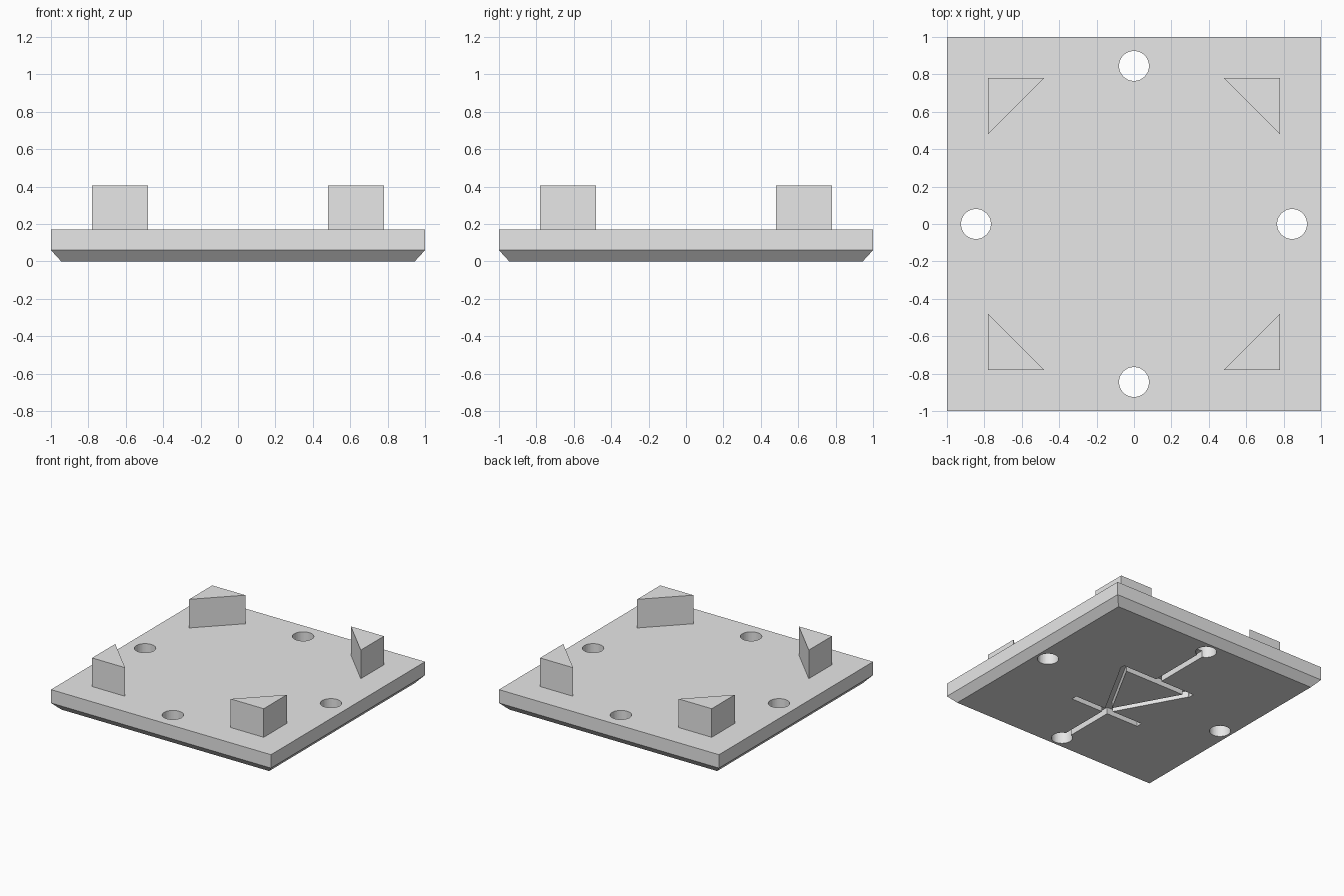
import bpy
import bmesh
from math import atan2, hypot
from mathutils import Matrix, Vector

cube = bpy.data.objects.get("Cube")
if cube:
    bpy.data.objects.remove(cube, do_unlink=True)

grey = bpy.data.materials.new("light grey")
grey.use_nodes = True
grey.diffuse_color = (0.8, 0.8, 0.8, 1)
grey.node_tree.nodes["Principled BSDF"].inputs["Base Color"].default_value = grey.diffuse_color


def add_object(name, bm):
    bmesh.ops.recalc_face_normals(bm, faces=bm.faces)
    mesh = bpy.data.meshes.new(name)
    bm.to_mesh(mesh)
    bm.free()
    mesh.materials.append(grey)
    obj = bpy.data.objects.new(name, mesh)
    bpy.context.collection.objects.link(obj)
    return obj


def prism(name, outline, bottom, top):
    bm = bmesh.new()
    face = bm.faces.new([bm.verts.new((x, y, bottom)) for x, y in outline])
    ext = bmesh.ops.extrude_face_region(bm, geom=[face])
    verts = [g for g in ext["geom"] if isinstance(g, bmesh.types.BMVert)]
    bmesh.ops.translate(bm, verts=verts, vec=(0, 0, top - bottom))
    return add_object(name, bm)


def hole_cutter(x, y):
    bm = bmesh.new()
    bmesh.ops.create_cone(bm, cap_ends=True, segments=48, radius1=0.08, radius2=0.08,
                          depth=1, matrix=Matrix.Translation((x, y, 0)))
    return add_object("hole_cutter", bm)


def groove_cutter(start, end, width=0.05, depth=0.055):
    a, b = Vector(start), Vector(end)
    d = b - a
    mid = (a + b) / 2
    matrix = (Matrix.Translation((mid.x, mid.y, 0))
              @ Matrix.Rotation(atan2(d.y, d.x), 4, "Z")
              @ Matrix.Diagonal((hypot(d.x, d.y), width, depth * 2, 1)))
    bm = bmesh.new()
    bmesh.ops.create_cube(bm, size=1, matrix=matrix)
    return add_object("groove_cutter", bm)


# Base plate with a chamfered underside
bm = bmesh.new()
rings = []
for half, z in ((0.945, 0), (1, 0.06), (1, 0.17)):
    rings.append([bm.verts.new((sx * half, sy * half, z))
                  for sx, sy in ((-1, -1), (1, -1), (1, 1), (-1, 1))])
for low, high in zip(rings, rings[1:]):
    for i in range(4):
        j = (i + 1) % 4
        bm.faces.new((low[i], low[j], high[j], high[i]))
bm.faces.new(rings[0][::-1])
bm.faces.new(rings[-1])
plate = add_object("base_plate", bm)

# Through holes, and the engraved triangle, bar and leads underneath
cutters = [hole_cutter(x, y) for x, y in ((0.845, 0), (-0.845, 0), (0, 0.845), (0, -0.845))]
cutters += [groove_cutter(a, b) for a, b in (
    ((0, 0.845), (0, 0.27)),
    ((0, -0.845), (0, -0.31)),
    ((-0.34, 0.265), (0.34, 0.265)),
    ((-0.32, -0.32), (0.32, -0.32)),
    ((-0.315, 0.26), (0, -0.31)),
    ((0.315, 0.26), (0, -0.31)),
)]
bpy.context.view_layer.objects.active = plate
for cutter in cutters:
    cutter.hide_render = True
    mod = plate.modifiers.new("cut", "BOOLEAN")
    mod.operation = "DIFFERENCE"
    mod.solver = "EXACT"
    mod.object = cutter
    bpy.ops.object.modifier_apply(modifier=mod.name)
    bpy.data.objects.remove(cutter, do_unlink=True)

# Triangular corner posts
for sy, front in ((-1, "front"), (1, "back")):
    for sx, side in ((-1, "right"), (1, "left")):
        outline = [(sx * x, sy * y) for x, y in ((0.78, 0.78), (0.48, 0.78), (0.78, 0.48))]
        prism(f"{front}_{side}_corner_post", outline, 0.17, 0.405)
